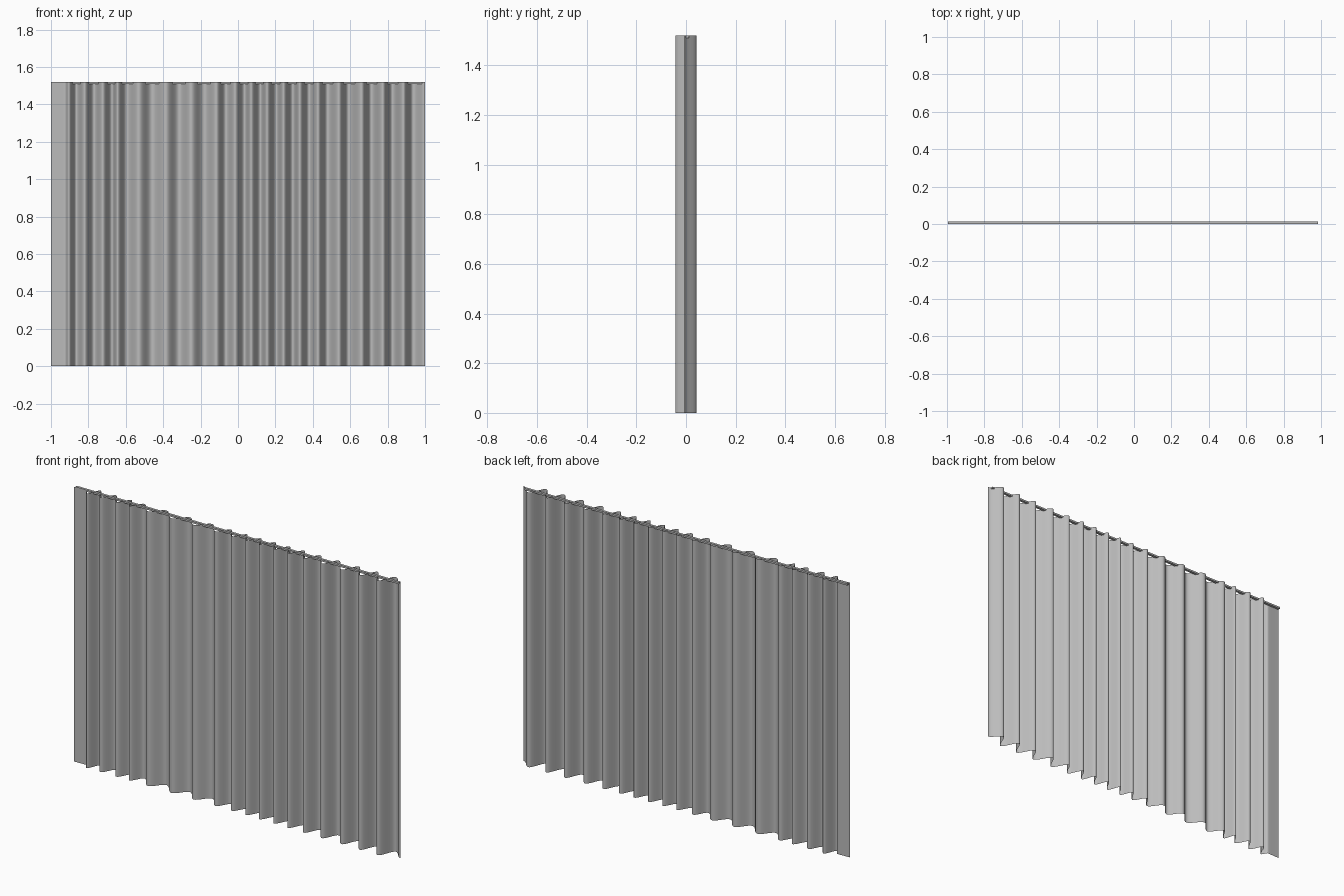
import bpy, bmesh, math

if "Cube" in bpy.data.objects:
    bpy.data.objects.remove(bpy.data.objects["Cube"])

HEIGHT = 1.52

# centres of the steep backward folds, left to right
FOLDS = [-0.89, -0.795, -0.698, -0.62, -0.495, -0.35, -0.215, -0.09, 0.01, 0.095,
         0.18, 0.268, 0.355, 0.453, 0.565, 0.687, 0.80, 0.91]


def amplitude(x):
    # deep pleats at the right end, shallower toward the middle left
    return 0.031 + 0.013 * max(0.0, x) + 0.009 * max(0.0, -x - 0.6)


def half_width(x):
    # softer folds in the middle left
    return 0.035 if -0.55 < x < -0.15 else 0.025


# pleat turning points: flat hem at the left, then front and back of each fold
keys = [(-1.0, -0.005), (-0.925, -0.003)]
for c in FOLDS:
    a, w = amplitude(c), half_width(c)
    front = c - w if c > -0.85 else c - 0.014
    keys += [(front, -a), (c + w, a)]
keys.append((1.0, -0.007))

# smooth cosine blend between turning points
profile = [keys[0]]
STEPS = 8
for (x0, y0), (x1, y1) in zip(keys, keys[1:]):
    for i in range(1, STEPS + 1):
        t = i / STEPS
        s = (1 - math.cos(math.pi * t)) / 2
        profile.append((x0 + (x1 - x0) * t, y0 + (y1 - y0) * s))


# dark grey cloth
grey = bpy.data.materials.new("dark_grey")
grey.diffuse_color = (0.5, 0.5, 0.5, 1)
grey.use_nodes = True
grey.node_tree.nodes["Principled BSDF"].inputs["Base Color"].default_value = grey.diffuse_color


def make_object(name, bm):
    mesh = bpy.data.meshes.new(name)
    bm.to_mesh(mesh)
    bm.free()
    mesh.materials.append(grey)
    ob = bpy.data.objects.new(name, mesh)
    bpy.context.collection.objects.link(ob)
    return ob


# pleated cloth, a single sheet
bm = bmesh.new()
rows = [[bm.verts.new((x, y, z)) for x, y in profile] for z in (0.0, HEIGHT)]
for i in range(len(profile) - 1):
    f = bm.faces.new((rows[0][i], rows[0][i + 1], rows[1][i + 1], rows[1][i]))
    f.smooth = True
make_object("curtain_cloth", bm)

# thin top rail
bm = bmesh.new()
bmesh.ops.create_cube(bm, size=1.0)
bmesh.ops.scale(bm, vec=(1.98, 0.014, 0.01), verts=bm.verts)
bmesh.ops.translate(bm, vec=(-0.005, 0.006, HEIGHT - 0.005), verts=bm.verts)
make_object("curtain_rail", bm)
